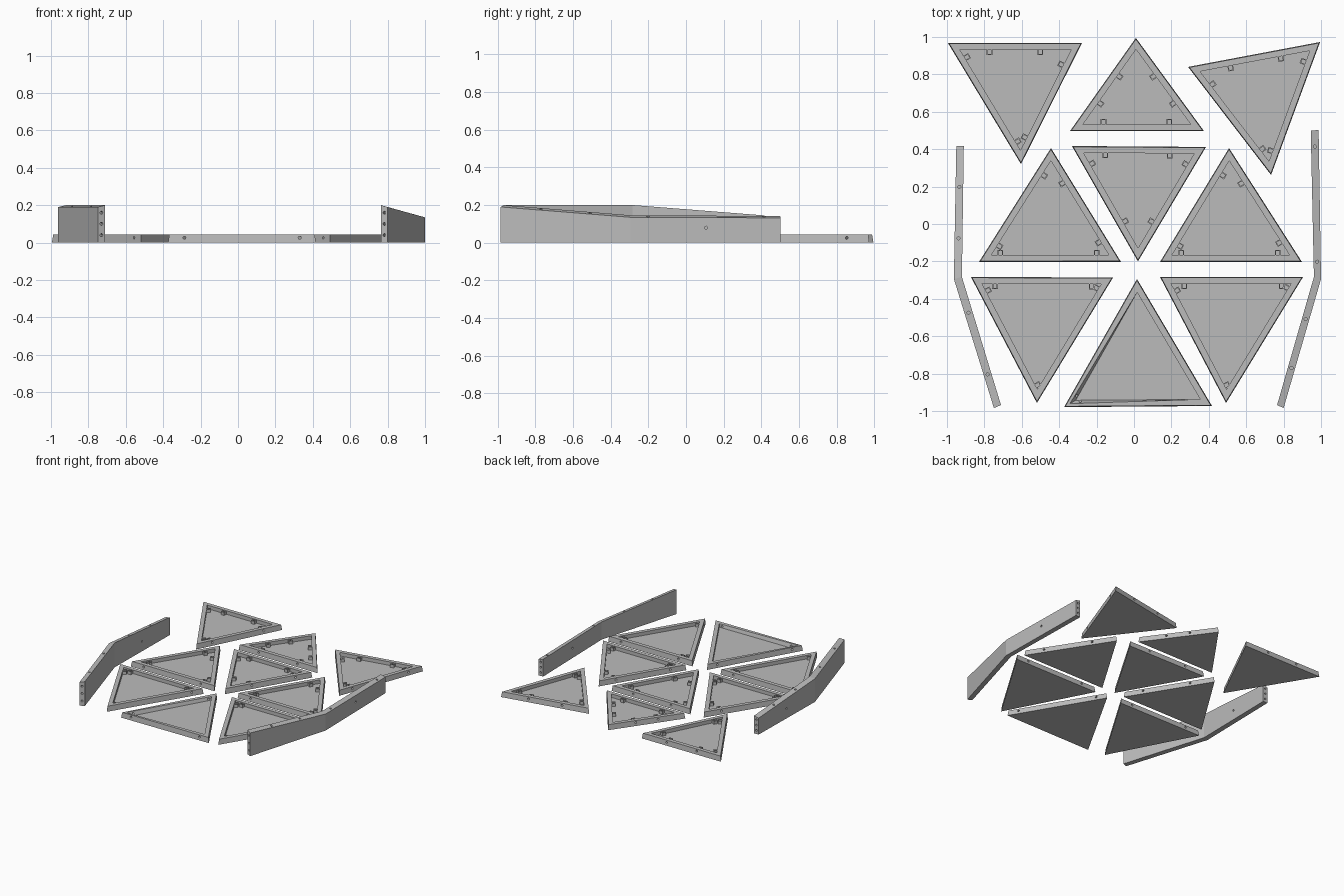
import bpy, bmesh, math
from mathutils import Vector, Matrix

cube = bpy.data.objects.get("Cube")
if cube:
    bpy.data.objects.remove(cube)

RIM, HEIGHT, FLOOR, HOLE = 0.036, 0.043, 0.014, 0.008

grey = bpy.data.materials.new("plain grey")
grey.use_nodes = True
grey.diffuse_color = (0.5, 0.5, 0.5, 1)
grey.node_tree.nodes["Principled BSDF"].inputs["Base Color"].default_value = (0.5, 0.5, 0.5, 1)


def make_object(name, bm):
    bmesh.ops.recalc_face_normals(bm, faces=bm.faces)
    mesh = bpy.data.meshes.new(name)
    bm.to_mesh(mesh)
    bm.free()
    mesh.materials.append(grey)
    ob = bpy.data.objects.new(name, mesh)
    bpy.context.collection.objects.link(ob)
    return ob


def skin(bm, rings):
    """Bridge equal rings of points and cap the first and last."""
    loops = [[bm.verts.new(p) for p in ring] for ring in rings]
    for a, b in zip(loops, loops[1:]):
        for i in range(len(a)):
            j = (i + 1) % len(a)
            bm.faces.new((a[i], a[j], b[j], b[i]))
    bm.faces.new(loops[0])
    bm.faces.new(loops[-1])


def inset(tri, d, z):
    out = []
    for i, p in enumerate(tri):
        u = (tri[i - 1] - p).normalized()
        v = (tri[(i + 1) % 3] - p).normalized()
        q = p + (u + v) * d / math.sin(u.angle(v))
        out.append(Vector((q.x, q.y, z)))
    return out


def drill(ob, holes):
    """Cut round holes, each given as centre, axis and length."""
    bm = bmesh.new()
    for centre, axis, length in holes:
        turn = Vector(axis).to_track_quat('Z', 'Y').to_matrix().to_4x4()
        bmesh.ops.create_cone(bm, cap_ends=True, segments=12, radius1=HOLE, radius2=HOLE,
                              depth=length, matrix=Matrix.Translation(centre) @ turn)
    cutter = make_object("hole_cutter", bm)
    cutter.hide_render = True
    mod = ob.modifiers.new("holes", 'BOOLEAN')
    mod.operation, mod.solver, mod.object = 'DIFFERENCE', 'EXACT', cutter
    dg = bpy.context.evaluated_depsgraph_get()
    drilled = bpy.data.meshes.new_from_object(ob.evaluated_get(dg))
    ob.modifiers.clear()
    ob.data = drilled
    bpy.data.objects.remove(cutter)


def tray(name, corners, spots, tabs=True, flare=0):
    """Triangular panel with a raised rim, bolt holes and nut tabs."""
    tri = [Vector((x, y, 0)) for x, y in corners]
    lip = inset(tri, RIM, HEIGHT)
    if flare:
        lip[2] = lip[2].lerp(Vector((tri[2].x, tri[2].y, HEIGHT)), flare)
    bm = bmesh.new()
    skin(bm, [tri, inset(tri, 0.004, HEIGHT), lip, inset(tri, RIM, FLOOR)])
    body = make_object(name, bm)

    centre = sum(tri, Vector()) / 3
    holes, tab_bm = [], bmesh.new()
    for i, fractions in enumerate(spots):
        a, b = tri[i], tri[(i + 1) % 3]
        along = (b - a).normalized()
        inward = Vector((-along.y, along.x, 0))
        if inward.dot(centre - a) < 0:
            inward.negate()
        for f in fractions:
            p = a.lerp(b, f) + Vector((0, 0, 0.026))
            holes.append((p + inward * RIM / 2, inward, RIM + 0.02))
            # U-shaped nut tab: two cheeks and an end wall
            frame = Matrix((along, inward, (0, 0, 1))).transposed().to_4x4()
            for dx, dy, sx, sy in ((-0.012, 0.013, 0.006, 0.03), (0.012, 0.013, 0.006, 0.03),
                                   (0, 0.025, 0.018, 0.006)):
                at = p + along * dx + inward * (RIM + dy)
                bmesh.ops.create_cube(tab_bm, size=1, matrix=Matrix.Translation(at) @ frame
                                      @ Matrix.Diagonal((sx, sy, 0.026, 1)))
    drill(body, holes)
    if tabs:
        make_object(name + "_nut_tabs", tab_bm)
    else:
        tab_bm.free()


# Nine triangular panels
up = ((.27, .79), (.17, .85), (.18, .8))
down = ((.17, .85), (.12,), (.11, .86))
tray("back_right_panel", ((-.995, .968), (-.278, .968), (-.604, .32)),
     ((.31, .69), (.21, .81), (.15, .845)))
tray("back_middle_panel", ((.01, .995), (.374, .497), (-.342, .497)),
     ((.36, .65), (.26, .75), (.35, .64)))
tray("back_left_panel", ((.289, .84), (.995, .973), (.733, .262)),
     ((.31, .69), (.17, .84), (.19, .79)))
tray("middle_right_panel", ((-.444, .406), (-.07, -.202), (-.829, -.203)), up)
tray("centre_panel", ((-.332, .417), (.385, .412), (.021, -.2)),
     ((.25, .73), (.19, .69), (.31, .81)))
tray("middle_left_panel", ((.508, .406), (.898, -.203), (.139, -.203)), up)
tray("front_right_panel", ((-.872, -.283), (-.112, -.286), (-.519, -.957)), down)
tray("front_left_panel", ((.139, -.283), (.904, -.283), (.492, -.957)), down)
tray("front_middle_panel", ((.016, -.294), (.417, -.973), (-.374, -.979)),
     ((.11, .89),) * 3, tabs=False, flare=0.5)


def wall(name, stations, top_holes):
    """Bent side wall; each station is outer point, inner point and top height."""
    bm = bmesh.new()
    skin(bm, [[(*o, 0), (*i, 0), (*i, h), (*o, h - 0.01)] for o, i, h in stations])
    ob = make_object(name, bm)
    mids = [((Vector(o) + Vector(i)) / 2).to_3d() for o, i, h in stations]
    heights = [h for o, i, h in stations]
    holes = []
    for leg, f in top_holes:
        p = mids[leg].lerp(mids[leg + 1], f)
        p.z = heights[leg] * (1 - f) + heights[leg + 1] * f
        holes.append((p, (0, 0, 1), 0.06))
    for end, nxt in ((0, 1), (2, 1)):
        axis = (mids[nxt] - mids[end]).normalized()
        for k in (0.2, 0.5, 0.8):
            holes.append((mids[end] + Vector((0, 0, heights[end] * k)), axis, 0.06))
    # single hole through the back leg
    side = (mids[2] - mids[1]).cross(Vector((0, 0, 1))).normalized()
    holes.append((mids[1].lerp(mids[2], 0.5) + Vector((0, 0, 0.08)), side, 0.08))
    drill(ob, holes)


# Two bent side walls
wall("right_wall", [((-.749, -.984), (-.711, -.968), .2),
                    ((-.963, -.294), (-.92, -.283), .2),
                    ((-.95, .417), (-.91, .417), .145)],
     ((0, .25), (0, .73), (1, .3), (1, .69)))
wall("left_wall", [((.8, -.984), (.765, -.968), .2),
                   ((1, -.294), (.962, -.283), .145),
                   ((.987, .502), (.945, .5), .142)],
     ((0, .3), (0, .68), (1, .11), (1, .89)))
